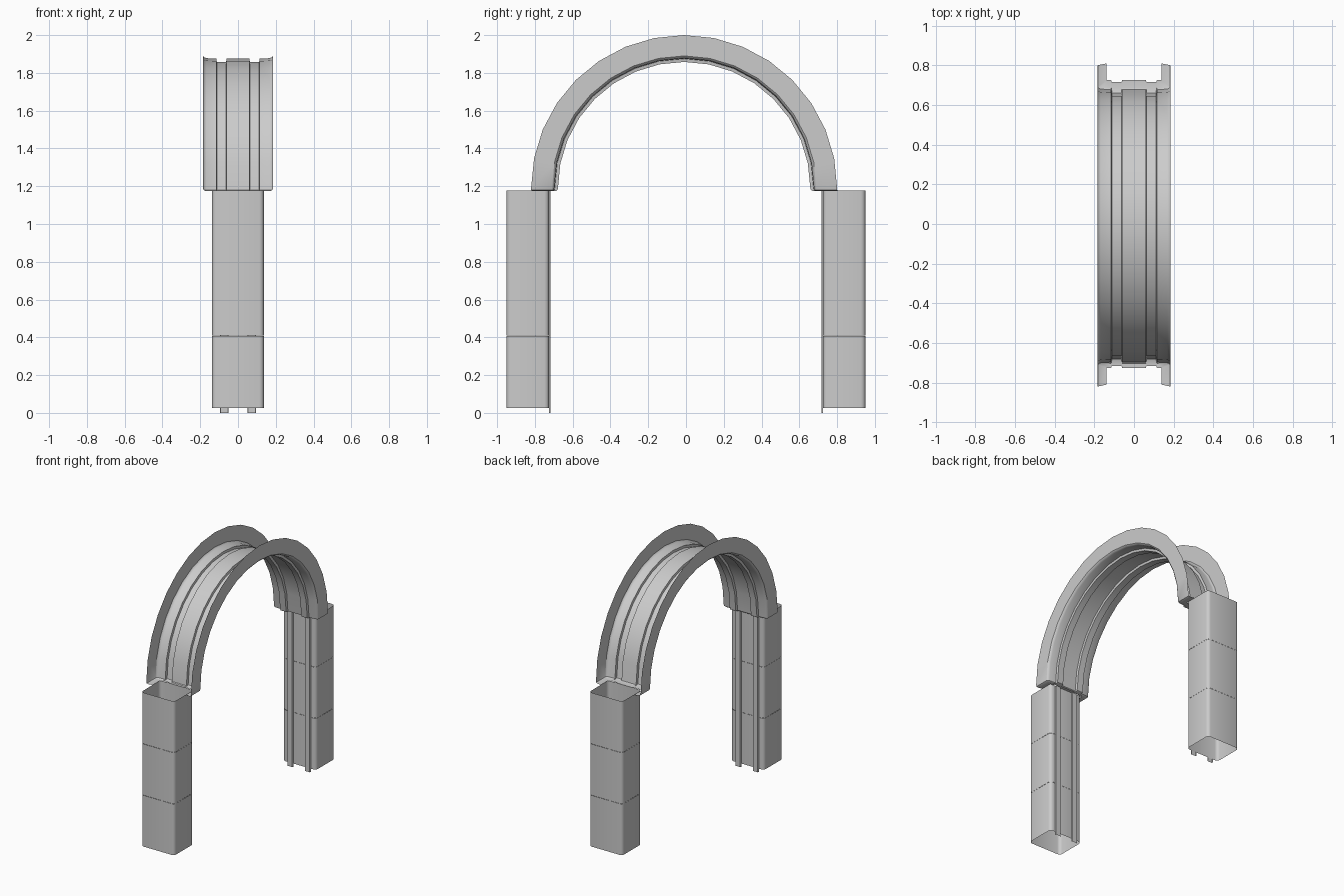
import bpy, bmesh, math
from math import sin, cos, pi

if "Cube" in bpy.data.objects:
    bpy.data.objects.remove(bpy.data.objects["Cube"])

GREY = (0.6, 0.6, 0.6, 1)
mat = bpy.data.materials.new("light grey")
mat.use_nodes = True
mat.diffuse_color = GREY
mat.node_tree.nodes["Principled BSDF"].inputs["Base Color"].default_value = GREY


def sheet(name, rows, closed=False):
    """Skin a thin surface over successive rows of points."""
    bm = bmesh.new()
    grid = [[bm.verts.new(p) for p in row] for row in rows]
    for a, b in zip(grid, grid[1:]):
        n = len(a)
        for i in range(n if closed else n - 1):
            j = (i + 1) % n
            bm.faces.new((a[i], a[j], b[j], b[i]))
    bmesh.ops.remove_doubles(bm, verts=bm.verts, dist=0.0002)
    bmesh.ops.recalc_face_normals(bm, faces=bm.faces)
    me = bpy.data.meshes.new(name)
    bm.to_mesh(me)
    bm.free()
    me.materials.append(mat)
    ob = bpy.data.objects.new(name, me)
    bpy.context.collection.objects.link(ob)
    bpy.ops.object.select_all(action='DESELECT')
    ob.select_set(True)
    bpy.context.view_layer.objects.active = ob
    bpy.ops.object.shade_smooth_by_angle(angle=math.radians(35))
    return ob


# Arch: outward-open channel with two ribs on its inner web
SPRING = 1.19
SHIFT = -0.01
STEPS = 16
half = [(0.185, 0.81), (0.185, 0.70), (0.18, 0.693), (0.168, 0.688),
        (0.115, 0.685), (0.112, 0.668), (0.063, 0.668), (0.06, 0.685)]
profile = half + [(-x, r) for x, r in reversed(half)]


def arch_row(angle):
    return [(x, SHIFT - r * cos(angle), SPRING + r * sin(angle)) for x, r in profile]


def cap_row(side, t, drop):
    """Arch end drawn in by t towards the outline of the leg."""
    row = []
    for x, r in profile:
        leg_x = max(-0.138, min(0.138, x))
        leg_r = max(0.725 if r > 0.67 else 0.715, r)
        row.append((x + (leg_x - x) * t, SHIFT * (1 - t) + side * (r + (leg_r - r) * t),
                    SPRING - drop))
    return row


rows = [cap_row(-1, 1, 0.015), cap_row(-1, 0.25, 0.015), cap_row(-1, 0.05, 0.01)]
rows += [arch_row(pi * i / STEPS) for i in range(STEPS + 1)]
rows += [cap_row(1, 0.05, 0.01), cap_row(1, 0.25, 0.015), cap_row(1, 1, 0.015)]
sheet("arch_channel", rows)

# Legs: open square tubes with softened corners, in three stacked lengths
W, IN, OUT, R = 0.137, 0.725, 0.95, 0.024
FOOT, TOP = 0.025, 1.178
SECTION = (TOP - FOOT) / 3


def leg_outline(side, z):
    pts = []
    corners = [(W - R, OUT - R), (R - W, OUT - R), (R - W, IN + R), (W - R, IN + R)]
    for k, (cx, cy) in enumerate(corners):
        for s in range(4):
            a = pi / 2 * (k + s / 3)
            pts.append((cx + R * cos(a), side * (cy + R * sin(a)), z))
    return pts


for side, end in ((-1, "front"), (1, "back")):
    for k, part in enumerate(("lower", "middle", "upper")):
        z0 = FOOT + SECTION * k
        sheet(f"{end}_leg_{part}",
              [leg_outline(side, z0), leg_outline(side, z0 + SECTION - 0.001)], True)
    # Shallow ribs on the inner face, running on down as small foot tabs
    for sx, hand in ((1, "left"), (-1, "right")):
        rib = [(0.05, IN), (0.053, IN - 0.008), (0.092, IN - 0.008), (0.095, IN)]
        sheet(f"{end}_leg_{hand}_rib",
              [[(sx * x, side * y, z) for x, y in rib] for z in (0, TOP - 0.003)])
